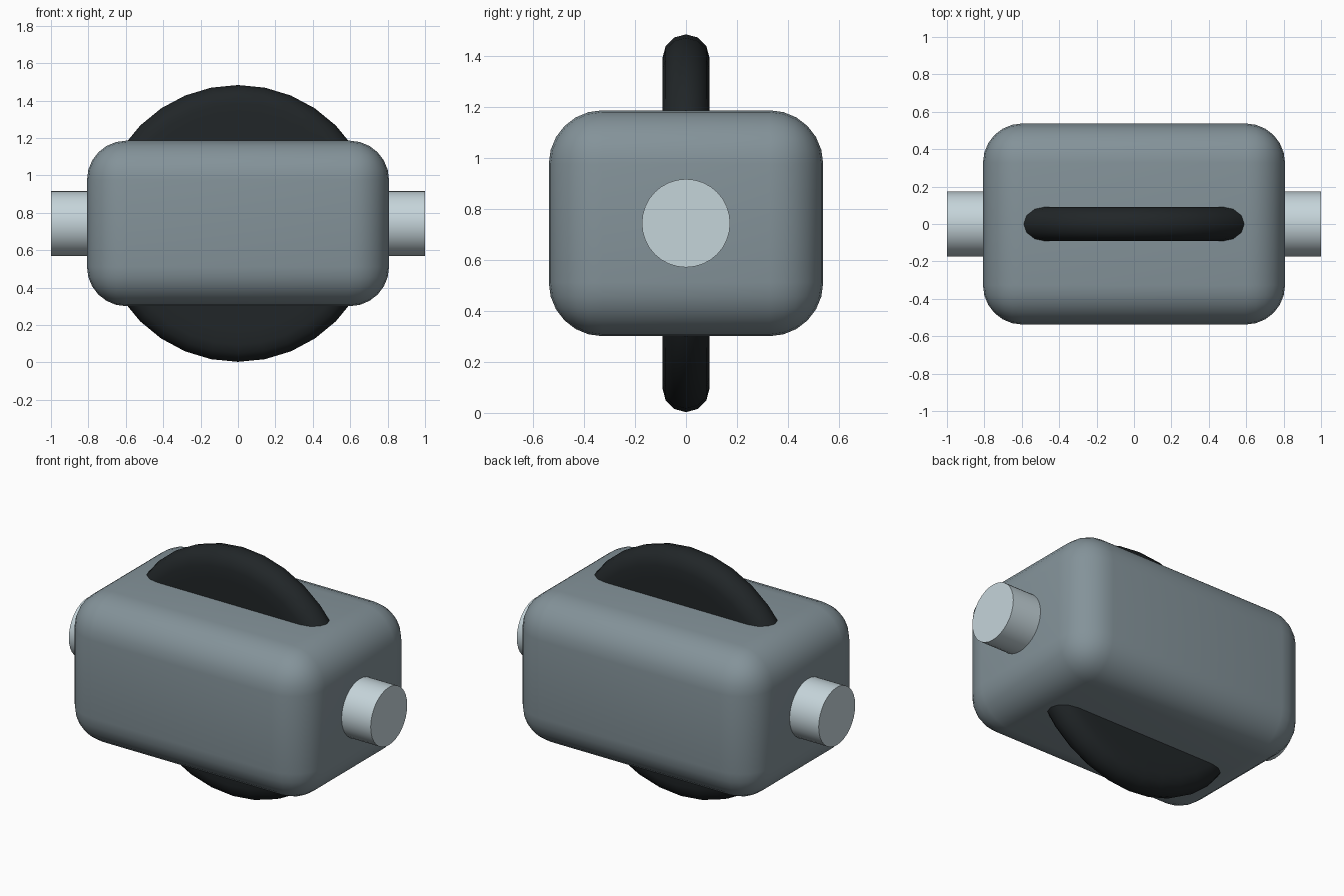
import bpy, bmesh, math
from mathutils import Matrix

if "Cube" in bpy.data.objects:
    bpy.data.objects.remove(bpy.data.objects["Cube"])

CZ = 0.743  # common centre height


def material(name, rgb):
    m = bpy.data.materials.new(name)
    m.diffuse_color = (*rgb, 1)
    m.use_nodes = True
    m.node_tree.nodes["Principled BSDF"].inputs["Base Color"].default_value = m.diffuse_color
    return m


def add_object(name, bm, mat, angle=30):
    bmesh.ops.recalc_face_normals(bm, faces=bm.faces)
    me = bpy.data.meshes.new(name)
    bm.to_mesh(me)
    bm.free()
    me.materials.append(mat)
    ob = bpy.data.objects.new(name, me)
    ob.location.z = CZ
    bpy.context.collection.objects.link(ob)
    bpy.ops.object.select_all(action='DESELECT')
    ob.select_set(True)
    bpy.context.view_layer.objects.active = ob
    bpy.ops.object.shade_smooth_by_angle(angle=math.radians(angle))
    return ob


# Rounded housing block
bm = bmesh.new()
bmesh.ops.create_cube(bm, size=1)
bmesh.ops.scale(bm, vec=(1.615, 1.075, 0.885), verts=bm.verts)
bmesh.ops.bevel(bm, geom=bm.edges[:], offset=0.21, segments=6,
                profile=0.5, affect='EDGES')
add_object("housing", bm, material("housing_grey", (0.23, 0.29, 0.32)))

# Axle through the housing
bm = bmesh.new()
bmesh.ops.create_cone(bm, cap_ends=True, segments=32, radius1=0.173,
                      radius2=0.173, depth=2,
                      matrix=Matrix.Rotation(math.pi / 2, 4, 'Y'))
add_object("axle", bm, material("axle_metal", (0.56, 0.66, 0.70)))

# Wheel: half profile (radius, y) with flat sides and a round rim, spun about y
R, T = 0.648, 0.092
side = [(0, T)] + [(r, T) for r in (0.2, 0.4, 0.46, 0.52, 0.58)]
rim = [(R + T * math.cos(a), T * math.sin(a))
       for a in (math.radians(90 - 30 * i) for i in range(7))]
profile = side + rim + [(r, -y) for r, y in reversed(side)]
bm = bmesh.new()
verts = [bm.verts.new((0, y, r)) for r, y in profile]
edges = [bm.edges.new(p) for p in zip(verts, verts[1:])]
bmesh.ops.spin(bm, geom=verts + edges, cent=(0, 0, 0), axis=(0, 1, 0),
               angle=math.tau, steps=32, use_merge=False)
bmesh.ops.remove_doubles(bm, verts=bm.verts, dist=1e-4)
add_object("wheel", bm, material("wheel_rubber", (0.015, 0.019, 0.021)), 40)
